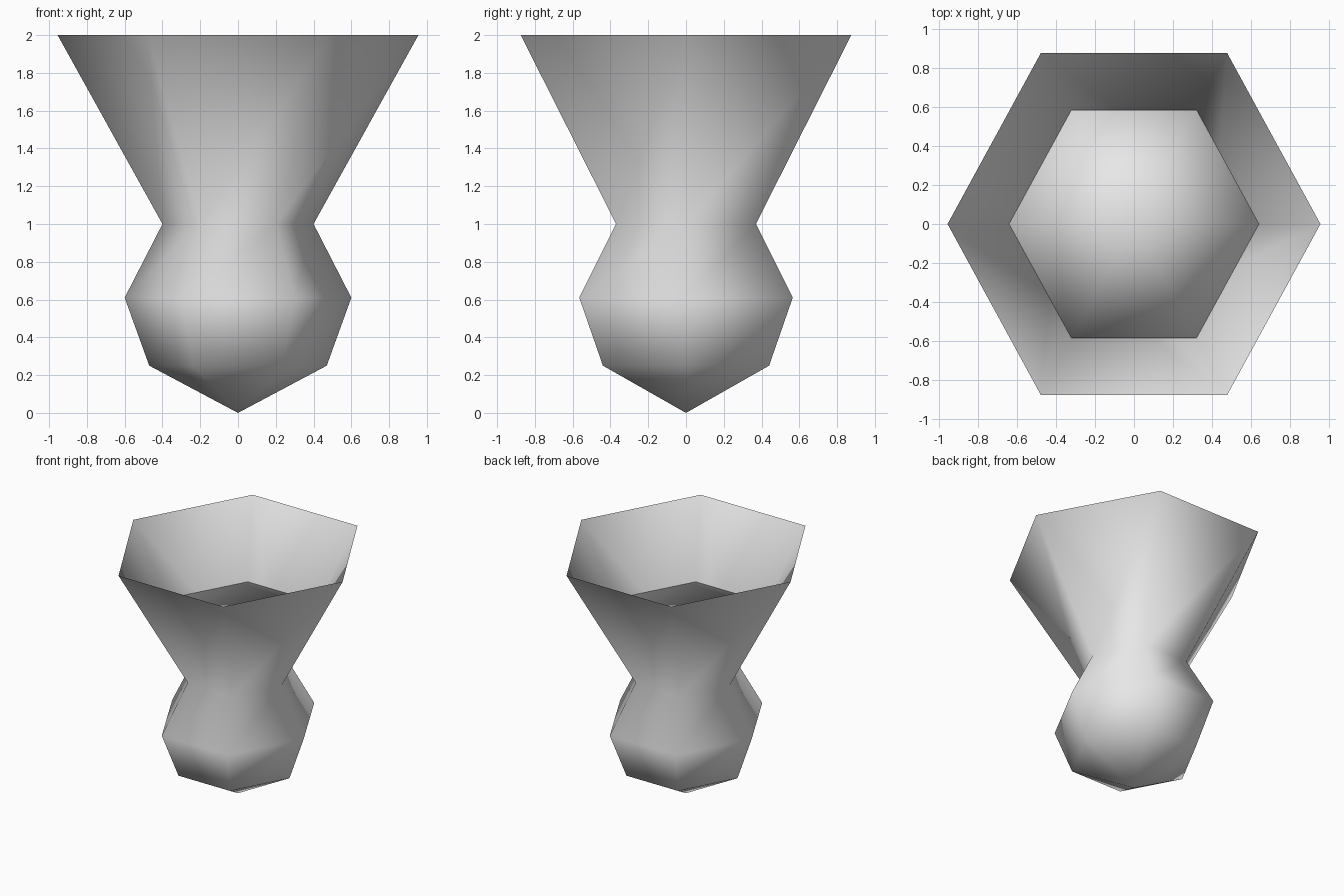
import bpy
import bmesh

old = bpy.data.objects.get("Cube")
if old:
    bpy.data.objects.remove(old, do_unlink=True)

grey = bpy.data.materials.new("light_grey")
grey.use_nodes = True
grey.diffuse_color = (0.8, 0.8, 0.8, 1)
grey.node_tree.nodes["Principled BSDF"].inputs["Base Color"].default_value = (0.8, 0.8, 0.8, 1)


def hex_ring(bm, rx, ry, z):
    """Six corners: two on the x axis, four at half width and full depth."""
    corners = [(1, 0), (.5, 1), (-.5, 1), (-1, 0), (-.5, -1), (.5, -1)]
    return [bm.verts.new((x * rx, y * ry, z)) for x, y in corners]


def hex_shell(name, profile, bottom=None, top=None):
    """Stack hexagonal rings upward; optional centre points close the ends."""
    bm = bmesh.new()
    rings = [hex_ring(bm, *p) for p in profile]
    for low, high in zip(rings, rings[1:]):
        for i in range(6):
            j = (i + 1) % 6
            bm.faces.new((low[i], low[j], high[j], high[i]))
    if bottom is not None:
        tip = bm.verts.new((0, 0, bottom))
        for i in range(6):
            bm.faces.new((tip, rings[0][(i + 1) % 6], rings[0][i]))
    if top is not None:
        tip = bm.verts.new((0, 0, top))
        for i in range(6):
            bm.faces.new((tip, rings[-1][i], rings[-1][(i + 1) % 6]))
    for face in bm.faces:
        face.smooth = True
    mesh = bpy.data.meshes.new(name)
    bm.to_mesh(mesh)
    bm.free()
    mesh.materials.append(grey)
    obj = bpy.data.objects.new(name, mesh)
    bpy.context.collection.objects.link(obj)
    return obj


# Vase: pointed base, round belly, narrow neck and wide open mouth
hex_shell("vase_body", [
    (.47, .44, .25),
    (.60, .565, .61),
    (.40, .37, 1.0),
    (.955, .875, 2.0),
], bottom=0)

# Filling that closes the mouth part of the way down
hex_shell("vase_filling", [
    (.39, .36, 1.0),
    (.64, .585, 1.435),
], bottom=.98, top=1.435)
